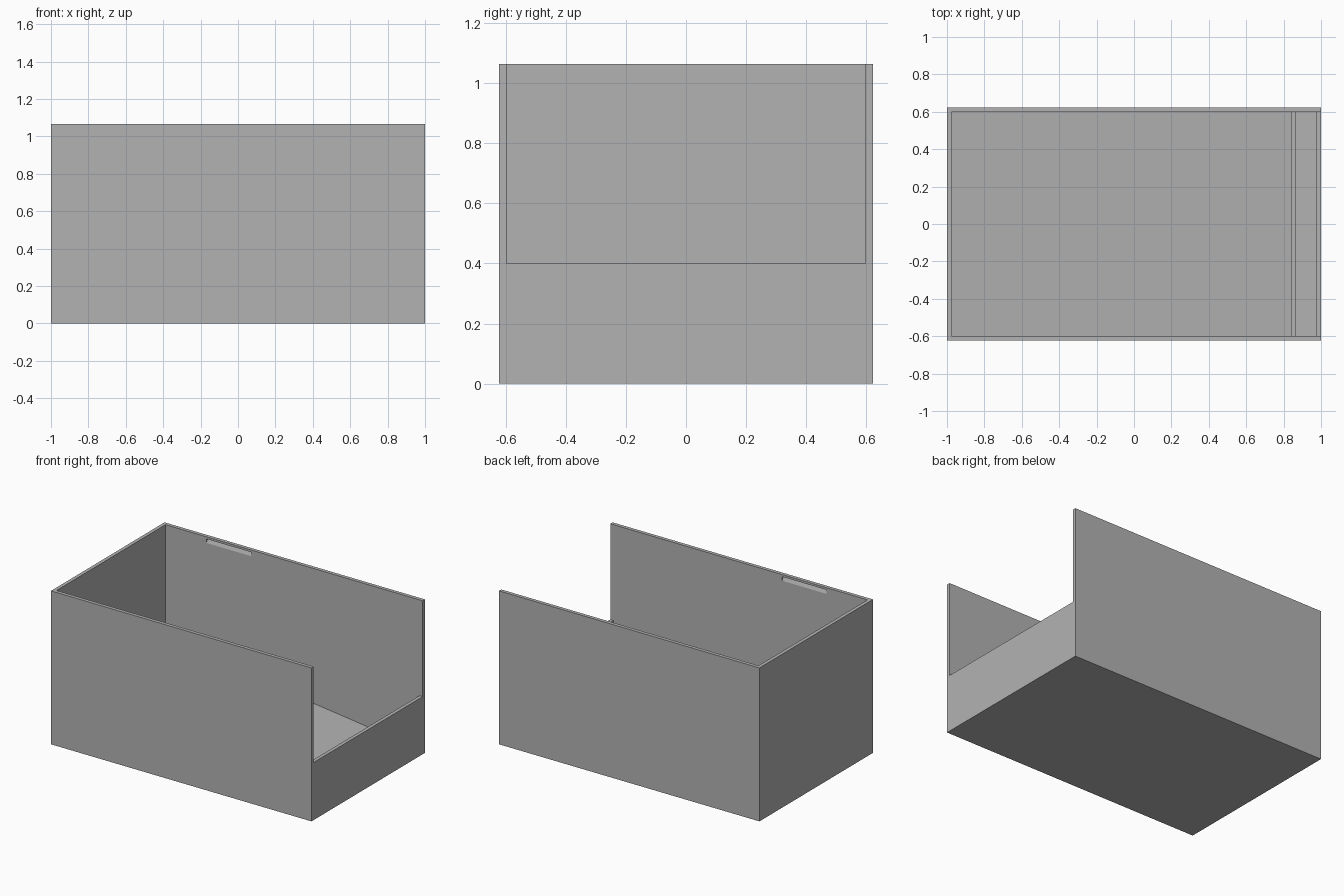
import bpy
import bmesh
from mathutils import Vector

LENGTH, DEPTH, HEIGHT, WALL = 2.0, 1.245, 1.065, 0.025
INNER_X, INNER_Y = LENGTH / 2 - WALL, DEPTH / 2 - WALL

old = bpy.data.objects.get("Cube")
if old:
    bpy.data.objects.remove(old, do_unlink=True)

grey = bpy.data.materials.new("plain grey")
grey.use_nodes = True
grey.diffuse_color = (0.45, 0.45, 0.45, 1)
grey.node_tree.nodes["Principled BSDF"].inputs["Base Color"].default_value = grey.diffuse_color


def prism(name, profile, offset):
    """Extrude a closed 3D profile along an offset."""
    bm = bmesh.new()
    face = bm.faces.new([bm.verts.new(p) for p in profile])
    ext = bmesh.ops.extrude_face_region(bm, geom=[face], use_keep_orig=True)
    moved = [v for v in ext["geom"] if isinstance(v, bmesh.types.BMVert)]
    bmesh.ops.translate(bm, verts=moved, vec=Vector(offset))
    bmesh.ops.recalc_face_normals(bm, faces=bm.faces)
    mesh = bpy.data.meshes.new(name)
    bm.to_mesh(mesh)
    bm.free()
    mesh.materials.append(grey)
    obj = bpy.data.objects.new(name, mesh)
    bpy.context.collection.objects.link(obj)
    return obj


def cut(target, cutter):
    """Subtract a cutter, then discard it."""
    cutter.hide_render = True
    mod = target.modifiers.new("cut", "BOOLEAN")
    mod.operation, mod.solver, mod.object = "DIFFERENCE", "EXACT", cutter
    bpy.ops.object.select_all(action="DESELECT")
    bpy.context.view_layer.objects.active = target
    target.select_set(True)
    bpy.ops.object.modifier_apply(modifier=mod.name)
    bpy.data.objects.remove(cutter, do_unlink=True)


# Outer block of the bin
hx, hy = LENGTH / 2, DEPTH / 2
bin_body = prism("open_bin", [(-hx, -hy, 0), (hx, -hy, 0), (hx, hy, 0), (-hx, hy, 0)],
                 (0, 0, HEIGHT))

# Hollow with sloping floor, low lip, gutter and lowered end wall
lip = 0.84
hollow = [(-INNER_X, 0.27), (lip, 0.045), (lip, 0.1), (lip + WALL, 0.1),
          (lip + WALL, WALL), (INNER_X, WALL), (INNER_X, 0.4),
          (hx + 0.1, 0.4), (hx + 0.1, 1.2), (-INNER_X, 1.2)]
cut(bin_body, prism("hollow_cutter", [(x, -INNER_Y, z) for x, z in hollow],
                    (0, 2 * INNER_Y, 0)))

# Wedge-shaped catch grooves inside both long walls
groove = [(-0.01, 1.022), (0, 1.022), (0.013, 1.05), (-0.01, 1.05)]
for side in (-1, 1):
    points = [(-0.66, side * (INNER_Y + y), z) for y, z in groove]
    cut(bin_body, prism("groove_cutter", points, (0.34, 0, 0)))
